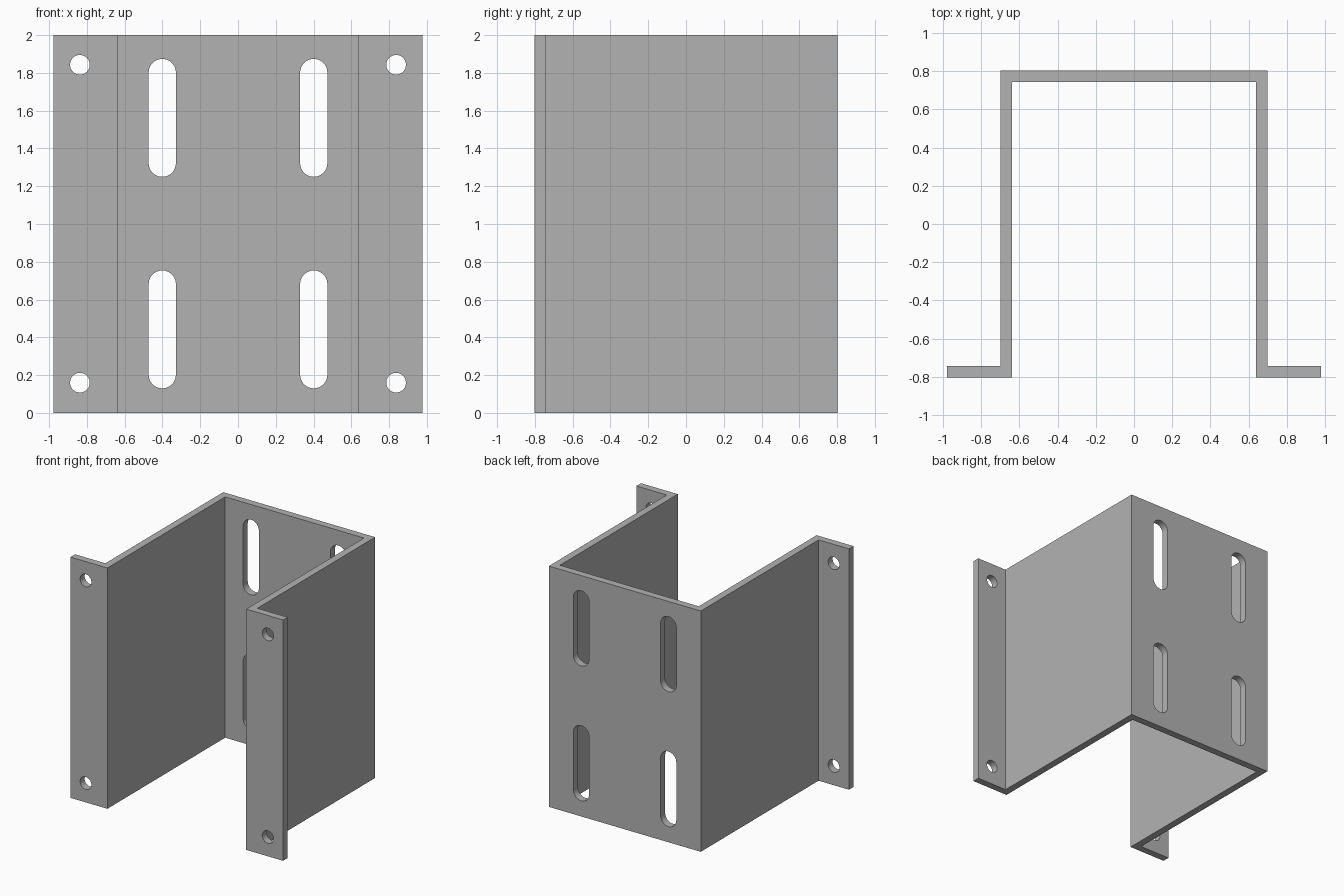
import bpy
import bmesh
from math import cos, sin, pi, radians
from mathutils import Vector

if "Cube" in bpy.data.objects:
    bpy.data.objects.remove(bpy.data.objects["Cube"])

HEIGHT = 2.0
FLANGE_X = 0.977      # outer edge of the flanges
WALL_X = 0.698        # outer face of the side walls
DEPTH = 0.803         # half depth
T = 0.06              # sheet thickness

steel = bpy.data.materials.new("steel grey")
steel.use_nodes = True
colour = (0.45, 0.45, 0.45, 1)
steel.diffuse_color = colour
steel.node_tree.nodes["Principled BSDF"].inputs["Base Color"].default_value = colour


def extrude(name, points, offset):
    """Solid made by sweeping a flat outline along an offset."""
    bm = bmesh.new()
    face = bm.faces.new([bm.verts.new(p) for p in points])
    swept = bmesh.ops.extrude_face_region(bm, geom=[face], use_keep_orig=True)
    moved = [v for v in swept["geom"] if isinstance(v, bmesh.types.BMVert)]
    bmesh.ops.translate(bm, verts=moved, vec=Vector(offset))
    bmesh.ops.recalc_face_normals(bm, faces=bm.faces)
    mesh = bpy.data.meshes.new(name)
    bm.to_mesh(mesh)
    bm.free()
    mesh.materials.append(steel)
    obj = bpy.data.objects.new(name, mesh)
    bpy.context.collection.objects.link(obj)
    return obj


def slot_cutter(name, x, y, z, radius, straight=0.0, steps=20):
    """Upright rounded slot, or a round hole when straight is zero."""
    points = []
    for end in (0, 1):
        shift = straight / 2 * (1 - 2 * end)
        count = steps + 1 if straight else steps
        for i in range(count):
            a = pi * (end + i / steps)
            points.append((x + radius * cos(a), y - 2 * T, z + shift + radius * sin(a)))
    return extrude(name, points, (0, 4 * T, 0))


# Hat-shaped sheet section, one half mirrored to the other
half = [(WALL_X - T, DEPTH - T), (WALL_X - T, -DEPTH), (FLANGE_X, -DEPTH),
        (FLANGE_X, T - DEPTH), (WALL_X, T - DEPTH), (WALL_X, DEPTH)]
section = half + [(-x, y) for x, y in reversed(half)]
bracket = extrude("channel_bracket", [(x, y, 0) for x, y in section], (0, 0, HEIGHT))

# Slots in the back plate and bolt holes in the flanges
cutters = []
for side in (-1, 1):
    for z in (0.442, 1.562):
        cutters.append(slot_cutter("slot_cutter", side * 0.401, DEPTH - T / 2, z, 0.072, 0.48))
    for z in (0.16, 1.843):
        cutters.append(slot_cutter("hole_cutter", side * 0.837, T / 2 - DEPTH, z, 0.052))

bpy.ops.object.select_all(action="DESELECT")
bracket.select_set(True)
bpy.context.view_layer.objects.active = bracket
for cutter in cutters:
    cutter.hide_render = True
    cut = bracket.modifiers.new("cut", "BOOLEAN")
    cut.operation = "DIFFERENCE"
    cut.solver = "EXACT"
    cut.object = cutter
    bpy.ops.object.modifier_apply(modifier=cut.name)
    bpy.data.objects.remove(cutter)

bpy.ops.object.shade_smooth_by_angle(angle=radians(30))
